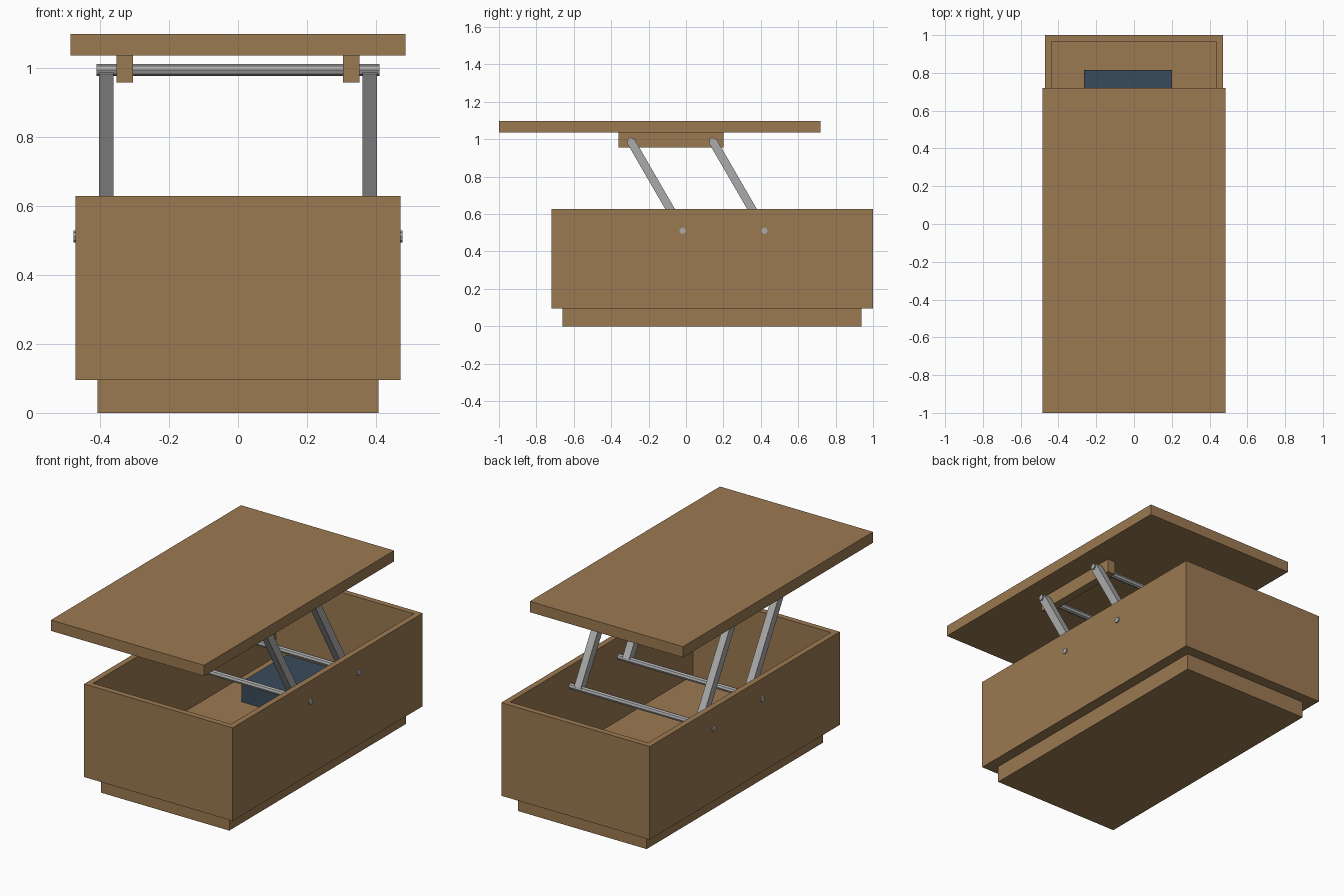
import bpy, bmesh, math
from mathutils import Vector, Matrix

if "Cube" in bpy.data.objects:
    bpy.data.objects.remove(bpy.data.objects["Cube"])


def material(name, color):
    m = bpy.data.materials.new(name)
    m.diffuse_color = (*color, 1)
    m.use_nodes = True
    m.node_tree.nodes["Principled BSDF"].inputs["Base Color"].default_value = m.diffuse_color
    return m


WOOD = material("warm_wood", (0.33, 0.195, 0.085))
METAL = material("grey_metal", (0.41, 0.41, 0.415))
BLUE = material("dark_blue", (0.042, 0.07, 0.107))


def finish(name, bm, mat):
    mesh = bpy.data.meshes.new(name)
    bmesh.ops.recalc_face_normals(bm, faces=bm.faces)
    bm.to_mesh(mesh)
    bm.free()
    mesh.materials.append(mat)
    ob = bpy.data.objects.new(name, mesh)
    bpy.context.collection.objects.link(ob)
    return ob


def box_bm(lo, hi):
    bm = bmesh.new()
    lo, hi = Vector(lo), Vector(hi)
    bmesh.ops.create_cube(bm, size=1, matrix=Matrix.Translation((lo + hi) / 2)
                          @ Matrix.Diagonal((*(hi - lo), 1)))
    return bm


def box(name, lo, hi, mat):
    return finish(name, box_bm(lo, hi), mat)


def rod(name, half, y, z, r=0.017):
    # cross rod along x
    bm = bmesh.new()
    bmesh.ops.create_cone(bm, cap_ends=True, segments=8, radius1=r, radius2=r, depth=2 * half,
                          matrix=Matrix.Translation((0, y, z)) @ Matrix.Rotation(math.pi / 2, 4, 'Y'))
    finish(name, bm, METAL)


# plinth
box("plinth", (-0.407, -0.66, 0), (0.407, 0.937, 0.095), WOOD)

# open storage box: the top face is inset and sunk down to the floor
bm = box_bm((-0.47, -0.72, 0.095), (0.47, 1.0, 0.628))
top = max(bm.faces, key=lambda f: f.calc_center_median().z)
bmesh.ops.inset_region(bm, faces=[top], thickness=0.047)
floor = bmesh.ops.extrude_discrete_faces(bm, faces=[top])["faces"][0]
for v in floor.verts:
    v.co.z = 0.149
finish("storage_box", bm, WOOD)

# item stored inside
box("stored_case", (-0.265, 0.41, 0.149), (0.2, 0.815, 0.264), BLUE)

# lifted table top and its cleats
box("table_top", (-0.485, -1.0, 1.035), (0.485, 0.72, 1.097), WOOD)
for s, side in ((-1, "left"), (1, "right")):
    xs = sorted((s * 0.304, s * 0.352))
    box(side + "_cleat", (xs[0], -0.36, 0.957), (xs[1], 0.2, 1.035), WOOD)

# parallel lift linkage
Z0, Z1, SHIFT = 0.511, 0.993, -0.279
for y, pos in ((-0.018, "front"), (0.42, "rear")):
    rod(pos + "_lower_rod", 0.476, y, Z0)
    rod(pos + "_upper_rod", 0.41, y + SHIFT, Z1)
    length = math.hypot(SHIFT, Z1 - Z0)
    tilt = math.atan2(-SHIFT, Z1 - Z0)
    for s, side in ((-1, "left"), (1, "right")):
        bm = box_bm((-0.021, -0.0225, 0), (0.021, 0.0225, length))
        bm.transform(Matrix.Translation((s * 0.381, y, Z0)) @ Matrix.Rotation(tilt, 4, 'X'))
        finish(f"{pos}_{side}_arm", bm, METAL)
